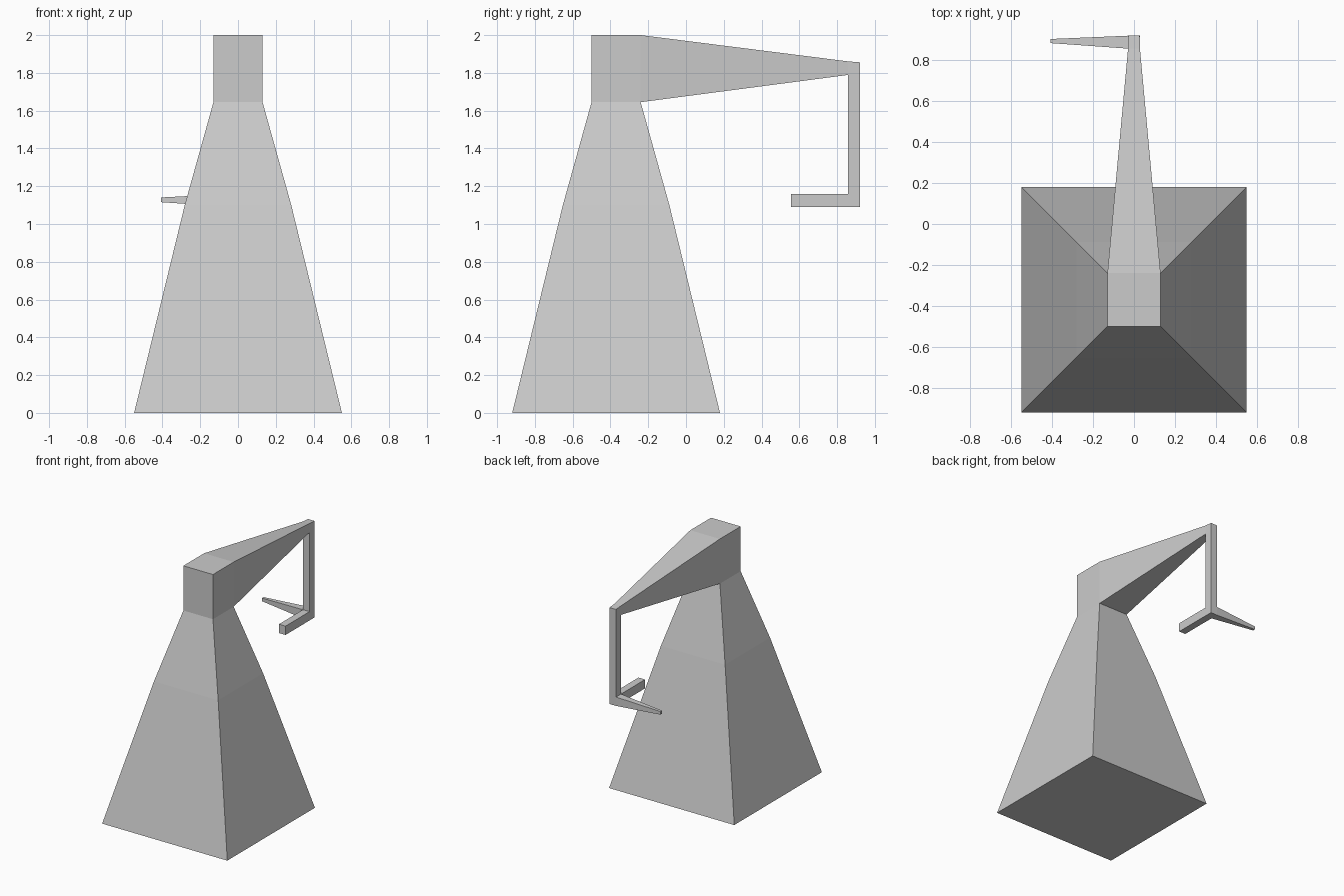
import bpy, bmesh
from mathutils import Vector

if "Cube" in bpy.data.objects:
    bpy.data.objects.remove(bpy.data.objects["Cube"])

bm = bmesh.new()


def place(face, centre, size):
    """Turn a four-sided face into a rectangle with this centre and size."""
    mid = face.calc_center_median()
    for v in face.verts:
        v.co = [c + (s / 2 if p > m else -s / 2)
                for p, m, c, s in zip(v.co, mid, centre, size)]
    bm.normal_update()


def extrude(face, centre, size):
    """Extrude one face to a new rectangle and return the new end face."""
    end = bmesh.ops.extrude_discrete_faces(bm, faces=[face])["faces"][0]
    place(end, centre, size)
    return end


def wall(end, direction):
    """Side face next to an end face that looks most in a direction."""
    sides = {f for e in end.edges for f in e.link_faces if f != end}
    return max(sides, key=lambda f: f.normal.dot(Vector(direction)))


# Tapered square tower with a slight bend, then a straight head
bmesh.ops.create_cube(bm, size=1)
bm.normal_update()
base = min(bm.faces, key=lambda f: f.normal.z)
bend = max(bm.faces, key=lambda f: f.normal.z)
place(base, (0, -0.37, 0), (1.10, 1.10, 0))
place(bend, (0, -0.37, 1.10), (0.564, 0.564, 0))
neck = extrude(bend, (0, -0.37, 1.645), (0.26, 0.26, 0))
head = extrude(neck, (0, -0.37, 2.0), (0.26, 0.26, 0))

# Tapered arm reaching back, with a small corner block
arm = extrude(wall(head, (0, 1, 0)), (0, 0.857, 1.825), (0.058, 0, 0.072))
corner = extrude(arm, (0, 0.92, 1.822), (0.056, 0, 0.068))

# Hanging post and its lower joint
post = extrude(wall(corner, (0, 0, -1)), (0, 0.8885, 1.16), (0.058, 0.063, 0))
joint = extrude(post, (0, 0.8885, 1.09), (0.058, 0.063, 0))

# Straight foot to the front and pointed prong to the side
foot_side, prong_side = wall(joint, (0, -1, 0)), wall(joint, (-1, 0, 0))
extrude(foot_side, (0, 0.555, 1.125), (0.058, 0, 0.07))
extrude(prong_side, (-0.408, 0.894, 1.128), (0, 0.02, 0.025))

bmesh.ops.recalc_face_normals(bm, faces=bm.faces)
mesh = bpy.data.meshes.new("tower_with_hooked_arm")
bm.to_mesh(mesh)
bm.free()
bpy.context.collection.objects.link(
    bpy.data.objects.new("tower_with_hooked_arm", mesh))
